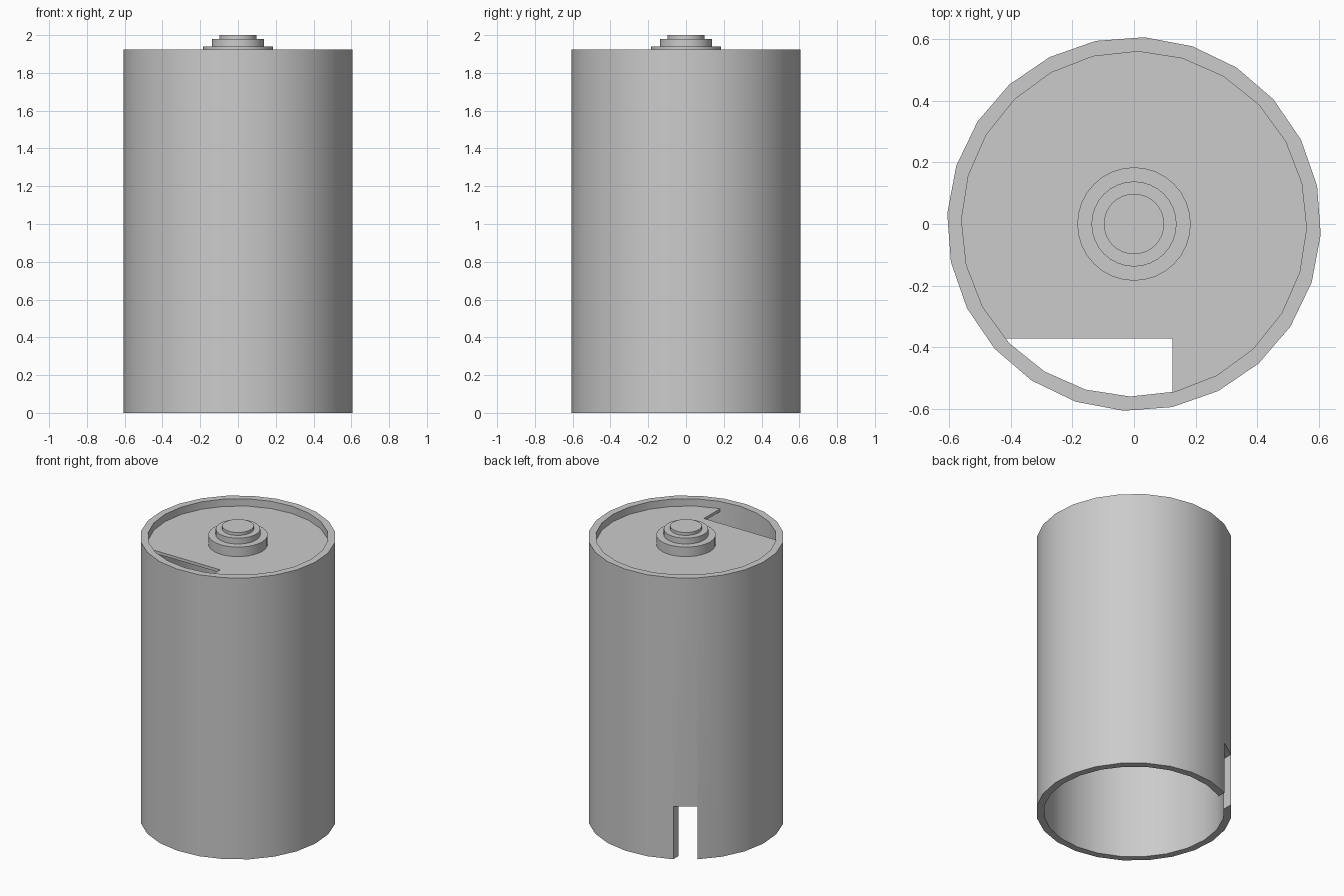
import bpy, bmesh, math

if "Cube" in bpy.data.objects:
    bpy.data.objects.remove(bpy.data.objects["Cube"])

SIDES = 24


def ring(bm, r, z, n, turn=0.0):
    return [bm.verts.new((r * math.cos(math.radians(turn) + 2 * math.pi * i / n),
                          r * math.sin(math.radians(turn) + 2 * math.pi * i / n), z))
            for i in range(n)]


def bridge(bm, a, b):
    n = len(a)
    for i in range(n):
        j = (i + 1) % n
        bm.faces.new((a[i], a[j], b[j], b[i]))


def finish(bm, name):
    bmesh.ops.recalc_face_normals(bm, faces=bm.faces)
    me = bpy.data.meshes.new(name)
    bm.to_mesh(me)
    bm.free()
    ob = bpy.data.objects.new(name, me)
    bpy.context.collection.objects.link(ob)
    return ob


def lathe(name, profile, n, closed=False):
    """Profile points are (radius, z, turn in degrees)."""
    bm = bmesh.new()
    rings = [ring(bm, r, z, n, t) for r, z, t in profile]
    for a, b in zip(rings, rings[1:]):
        bridge(bm, a, b)
    if closed:
        bridge(bm, rings[-1], rings[0])
    else:
        bm.faces.new(rings[0])
        bm.faces.new(rings[-1])
    return finish(bm, name)


def cut_box(target, name, lo, hi):
    bm = bmesh.new()
    bmesh.ops.create_cube(bm, size=1)
    for v in bm.verts:
        v.co = [l + (c + 0.5) * (h - l) for c, l, h in zip(v.co, lo, hi)]
    box = finish(bm, name)
    box.hide_render = True
    box.hide_viewport = True
    box.display_type = 'WIRE'
    mod = target.modifiers.new("cut", 'BOOLEAN')
    mod.operation = 'DIFFERENCE'
    mod.solver = 'EXACT'
    mod.object = box


def smooth(ob):
    bpy.ops.object.select_all(action='DESELECT')
    ob.select_set(True)
    bpy.context.view_layer.objects.active = ob
    bpy.ops.object.shade_smooth_by_angle(angle=math.radians(30))


# Open tube; inner wall is turned slightly against the outer wall
R, r, TOP = 0.607, 0.56, 1.925
shell = lathe("shell", [(R, 0, -3.2), (R, TOP, -3.2), (r, TOP, -1.3), (r, 0, -1.3)],
              SIDES, closed=True)
smooth(shell)
# Cable notch at the bottom of the back left wall
cut_box(shell, "notch_cutter", (-0.405, 0.3, -0.1), (-0.28, 0.7, 0.36))

# Recessed lid with a slot at the front
lid = lathe("lid", [(r, 1.855, -1.3), (r, 1.875, -1.3)], SIDES)
cut_box(lid, "slot_cutter", (-0.7, -0.7, 1.8), (0.125, -0.372, 1.9))

# Stepped knob on the lid
knob = lathe("knob", [(0.184, 1.875, 0), (0.184, 1.94, 0), (0.138, 1.94, 0),
                      (0.138, 1.98, 0), (0.098, 1.98, 0), (0.098, 2.0, 0)], 32)
smooth(knob)
